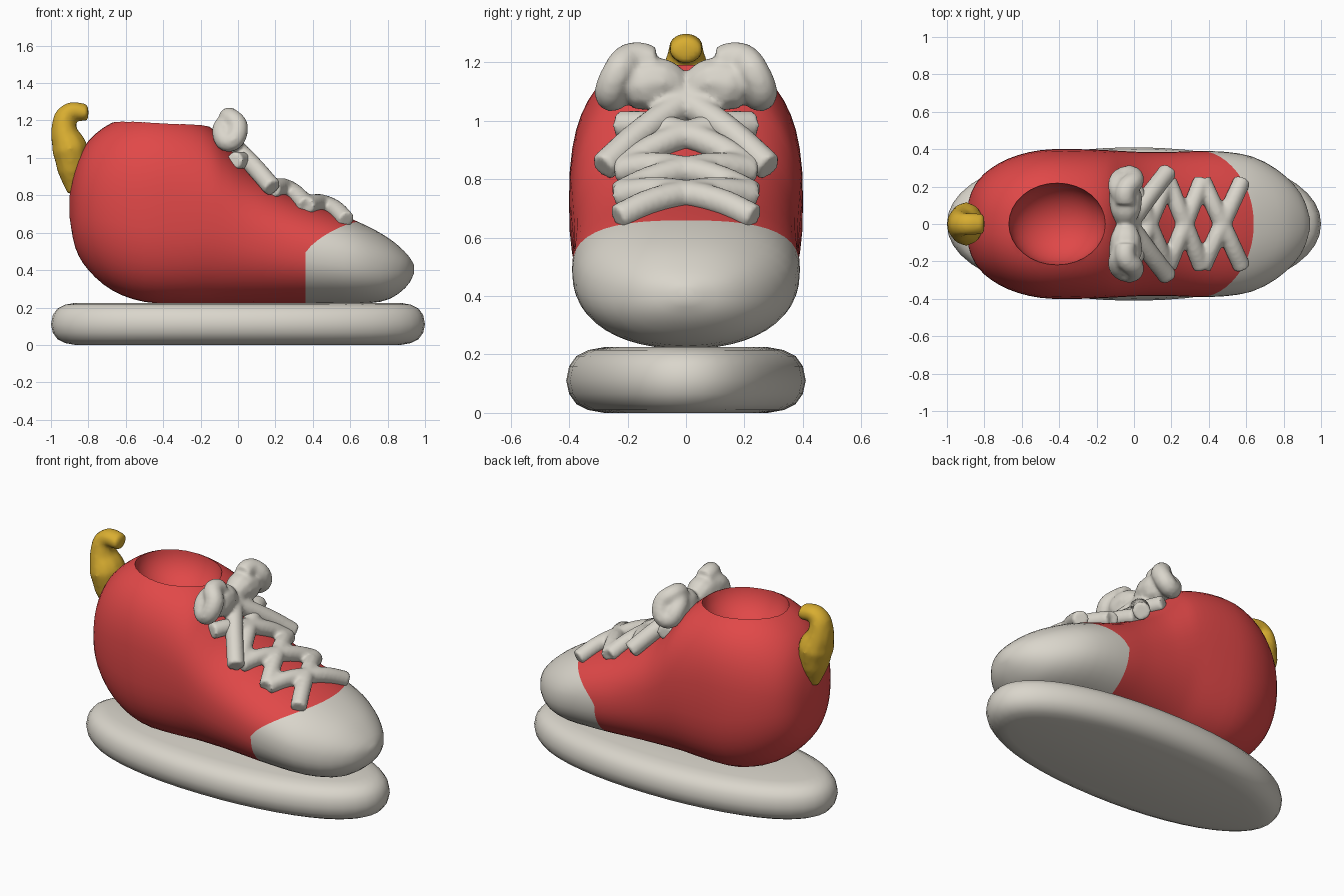
import bpy, bmesh, math
from mathutils import Vector

if "Cube" in bpy.data.objects:
    bpy.data.objects.remove(bpy.data.objects["Cube"], do_unlink=True)


def make_material(name, colour):
    material = bpy.data.materials.new(name)
    material.use_nodes = True
    material.diffuse_color = (*colour, 1)
    material.node_tree.nodes["Principled BSDF"].inputs["Base Color"].default_value = (*colour, 1)
    return material


red = make_material("canvas red", (0.75, 0.065, 0.065))
grey = make_material("warm rubber grey", (0.70, 0.67, 0.60))
yellow = make_material("strap yellow", (0.69, 0.42, 0.03))


def activate(obj):
    bpy.ops.object.select_all(action="DESELECT")
    obj.select_set(True)
    bpy.context.view_layer.objects.active = obj


def smooth(obj, degrees):
    activate(obj)
    bpy.ops.object.shade_smooth_by_angle(angle=math.radians(degrees))


def loft(name, rings, materials, material_rule=lambda ring: 0):
    """Skin a list of closed rings and cap both ends."""
    bm = bmesh.new()
    loops = [[bm.verts.new(point) for point in ring] for ring in rings]
    for r, (a, b) in enumerate(zip(loops, loops[1:])):
        for i in range(len(a)):
            j = (i + 1) % len(a)
            bm.faces.new((a[i], a[j], b[j], b[i])).material_index = material_rule(r)
    bm.faces.new(loops[0]).material_index = material_rule(0)
    bm.faces.new(loops[-1]).material_index = material_rule(len(loops))
    bmesh.ops.recalc_face_normals(bm, faces=bm.faces)
    mesh = bpy.data.meshes.new(name)
    bm.to_mesh(mesh)
    bm.free()
    obj = bpy.data.objects.new(name, mesh)
    bpy.context.collection.objects.link(obj)
    for material in materials:
        mesh.materials.append(material)
    return obj


def power(value, exponent):
    return math.copysign(abs(value) ** exponent, value)


# Sole: rounded slab from (height, inset) layers
layers = [(0, .13), (.01, .075), (.03, .035), (.065, .01), (.11, 0),
          (.16, .01), (.195, .035), (.215, .075), (.225, .13)]
angles = [math.tau * i / 48 for i in range(48)]
sole = loft("sole", [[(power(math.cos(a), 0.95) * (1 - inset),
                       power(math.sin(a), 0.95) * (0.41 - inset), z) for a in angles]
                     for z, inset in layers], [grey])
smooth(sole, 60)

# Upper: heel-to-toe stations of (x, bottom, top, half width)
stations = [Vector(row) for row in (
    (-.9, .68, .8, .04), (-.87, .52, .95, .17), (-.8, .4, 1.09, .27), (-.67, .29, 1.19, .35),
    (-.5, .23, 1.23, .395), (-.3, .22, 1.215, .4), (-.15, .22, 1.165, .395), (-.06, .22, 1.07, .39),
    (.05, .22, .95, .385), (.2, .22, .845, .385), (.35, .22, .77, .39), (.5, .22, .715, .385),
    (.65, .22, .655, .355), (.8, .24, .575, .265), (.9, .31, .49, .15), (.94, .38, .43, .03))]
STEPS = 3
TOE_SEAM = 11 * STEPS


def spline(points, steps):
    """Catmull-Rom resampling."""
    result = []
    for i in range(len(points) - 1):
        p, q = points[i], points[i + 1]
        before, after = points[max(i - 1, 0)], points[min(i + 2, len(points) - 1)]
        for k in range(steps):
            t = k / steps
            result.append(p + (q - before) * t / 2 + (2 * before - 5 * p + 4 * q - after) * t * t / 2
                          + (3 * p - before - 3 * q + after) * t ** 3 / 2)
    return result + [points[-1]]


samples = spline(stations, STEPS)


def section(x):
    """Centre height, half height, half width and squareness of the upper at x."""
    for a, b in zip(samples, samples[1:]):
        if x <= b.x:
            break
    t = min(max((x - a.x) / (b.x - a.x), 0), 1)
    _, low, high, width = a.lerp(b, t)
    # boxiest around the ankle, rounder at heel, waist and toe
    squareness = 2.2 + 0.4 * math.exp(-((x + 0.42) / 0.3) ** 2)
    return (low + high) / 2, (high - low) / 2, width, squareness


def surface(x, y, lift):
    """Point above the upper at (x, y)."""
    centre, half, width, squareness = section(x)
    drop = max(0, 1 - abs(y / width) ** squareness) ** (1 / squareness)
    return (x, y, centre + half * drop + lift)


def upper_ring(station_x):
    ring = []
    for a in angles:
        # rings near the toe cap lean back toward the seam curve
        seam = 0.36 + 0.28 * max(0, math.sin(a)) ** 1.1
        x = station_x + (seam - 0.5) * max(0, 1 - abs(station_x - 0.5) / 0.42)
        centre, half, width, squareness = section(x)
        ring.append((x, width * power(math.cos(a), 2 / squareness),
                     centre + half * power(math.sin(a), 2 / squareness)))
    return ring


upper = loft("upper_and_toe_cap", [upper_ring(s.x) for s in samples], [red, grey],
             lambda ring: int(ring >= TOE_SEAM))

# Ankle opening: scooped bowl
bpy.ops.mesh.primitive_uv_sphere_add(segments=32, ring_count=20, location=(-.41, 0, 1.2))
cutter = bpy.context.object
cutter.name = "ankle_cutter"
cutter.hide_render = True
cutter.scale = (.26, .22, .21)
cutter.data.materials.append(red)
activate(upper)
scoop = upper.modifiers.new("ankle opening", "BOOLEAN")
scoop.operation = "DIFFERENCE"
scoop.object = cutter
bpy.ops.object.modifier_apply(modifier=scoop.name)
bpy.data.objects.remove(cutter, do_unlink=True)
smooth(upper, 50)


def tubes(name, paths, material, voxel):
    """Tubes along (point, radius) paths, fused into one soft form."""
    curve = bpy.data.curves.new(name, "CURVE")
    curve.dimensions = "3D"
    curve.bevel_depth = 1
    curve.bevel_resolution = 3
    curve.resolution_u = 6
    curve.use_fill_caps = True
    for path in paths:
        line = curve.splines.new("BEZIER")
        line.bezier_points.add(len(path) - 1)
        for knot, (point, radius) in zip(line.bezier_points, path):
            knot.co, knot.radius = point, radius
            knot.handle_left_type = knot.handle_right_type = "AUTO"
    obj = bpy.data.objects.new(name, curve)
    bpy.context.collection.objects.link(obj)
    activate(obj)
    bpy.ops.object.convert(target="MESH")
    obj = bpy.context.object
    obj.data.materials.clear()
    obj.data.materials.append(material)
    remesh = obj.modifiers.new("fuse", "REMESH")
    remesh.mode = "VOXEL"
    remesh.voxel_size = voxel
    remesh.use_smooth_shade = True
    soften = obj.modifiers.new("soften", "SMOOTH")
    soften.iterations = 6
    bpy.ops.object.convert(target="MESH")
    smooth(bpy.context.object, 80)
    return bpy.context.object


# Criss-cross laces, built for both sides
eyelets = [-.02, .18, .365, .58]
lace_paths = []
for side in (-1, 1):
    for back, front in zip(eyelets, eyelets[1:]):
        path = []
        for t in (-1, -.5, 0, .5, 1):
            x = (back + front) / 2 + t * (front - back) / 2
            path.append((surface(x, side * t * 0.235, 0.025), 0.049))
        lace_paths.append(path)
tubes("laces", lace_paths, grey, 0.012)

# Bow: knot, plump loops with a dimpled outer ring, and loose ends
loop_ring = [(-.045, .11, 1.2), (-.045, .18, 1.215), (0, .235, 1.16), (-.045, .255, 1.085),
             (-.085, .21, 1.14), (-.045, .13, 1.2)]
loop_core = [(.01, 1.09, .055), (.08, 1.13, .085), (.15, 1.12, .092), (.2, 1.105, .07)]
bow_paths = [[((-.03, -.04, 1.07), .055), ((-.03, .04, 1.07), .055)]]
for side in (-1, 1):
    bow_paths.append([((x, side * y, z), 0.056) for x, y, z in loop_ring])
    bow_paths.append([((-.045, side * y, z), radius) for y, z, radius in loop_core])
    bow_paths.append([((-.02, side * .01, 1.06), .052), ((.08, side * .15, .96), .052),
                      ((.185, side * .285, .84), .052)])
tubes("bow", bow_paths, grey, 0.012)

# Heel pull strap, wider than deep
strap = tubes("heel_strap", [[((-.885, 0, .81), .03), ((-.89, 0, .93), .078), ((-.9, 0, 1.05), .1),
                              ((-.93, 0, 1.15), .072), ((-.91, 0, 1.24), .052),
                              ((-.8, 0, 1.24), .048)]], yellow, 0.014)
strap.scale.y = 1.2
